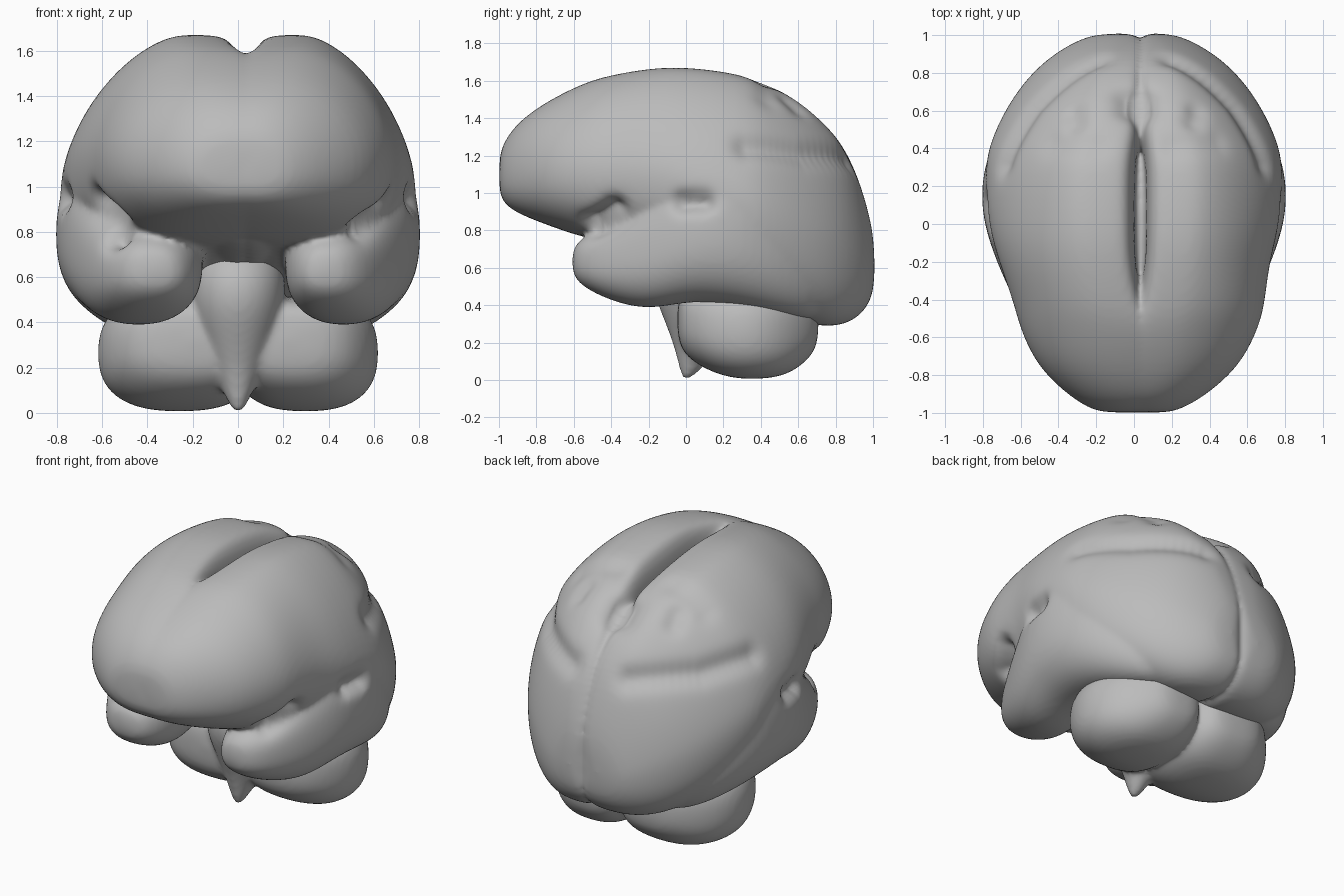
import bpy
import bmesh
import math
from mathutils import Vector
from mathutils.kdtree import KDTree

cube = bpy.data.objects.get("Cube")
if cube:
    bpy.data.objects.remove(cube, do_unlink=True)

GREY = (0.5, 0.5, 0.5, 1.0)
mat = bpy.data.materials.new("matte_grey")
mat.use_nodes = True
mat.diffuse_color = GREY
bsdf = mat.node_tree.nodes["Principled BSDF"]
bsdf.inputs["Base Color"].default_value = GREY
bsdf.inputs["Roughness"].default_value = 0.7

SIDES = 24
FISSURE_X = 0.035


def spow(v, p):
    return math.copysign(abs(v) ** p, v)


def lobe_ring(side, section, centre, middle, exps):
    """Superellipse slice in the xz plane; exps: inner, outer top, outer bottom."""
    y, inner, outer, low, high = section
    cx = inner + centre * (outer - inner)
    cz = low + middle * (high - low)
    ring = []
    for i in range(SIDES):
        t = math.tau * i / SIDES
        c, s = math.cos(t), math.sin(t)
        power = 2 / (exps[0] if c < 0 else exps[1] if s > 0 else exps[2])
        x = cx + spow(c, power) * (outer - cx if c > 0 else cx - inner)
        z = cz + spow(s, power) * (high - cz if s > 0 else cz - low)
        ring.append((side * x + FISSURE_X * (1 - x / outer), y, z))
    return ring


def hemisphere_ring(side, section):
    """Sloping shoulders behind, rounder in front; the left forehead is fuller."""
    y, inner, outer, low, high = section
    if side > 0 and y < -0.3:
        outer *= 1.09
    shoulder = 1.58 + 0.45 * max(0, -y)
    return lobe_ring(side, (y, inner, outer, low, high), 0.33, 0.42, (6, shoulder, 2.3))


def stem_ring(z, y, rx, ry):
    angles = [math.tau * i / SIDES for i in range(SIDES)]
    return [(rx * math.cos(a), y + ry * math.sin(a), z) for a in angles]


def apply_modifier(obj, kind, **settings):
    bpy.context.view_layer.objects.active = obj
    mod = obj.modifiers.new(kind.lower(), kind)
    for key, value in settings.items():
        setattr(mod, key, value)
    bpy.ops.object.modifier_apply(modifier=mod.name)


def loft(rings):
    """Skin the rings, cap both ends and round the result."""
    bm = bmesh.new()
    rows = [[bm.verts.new(p) for p in ring] for ring in rings]
    for a, b in zip(rows, rows[1:]):
        for i in range(SIDES):
            j = (i + 1) % SIDES
            bm.faces.new((a[i], a[j], b[j], b[i]))
    bm.faces.new(rows[0])
    bm.faces.new(rows[-1])
    bmesh.ops.recalc_face_normals(bm, faces=bm.faces)
    mesh = bpy.data.meshes.new("lobe")
    bm.to_mesh(mesh)
    bm.free()
    obj = bpy.data.objects.new("lobe", mesh)
    bpy.context.collection.objects.link(obj)
    apply_modifier(obj, "SUBSURF", levels=2)
    return obj


def fuse(name, lobes):
    """Melt overlapping lobes into one skin."""
    bpy.ops.object.select_all(action="DESELECT")
    for lobe in lobes:
        lobe.select_set(True)
    obj = lobes[0]
    bpy.context.view_layer.objects.active = obj
    bpy.ops.object.join()
    obj.name = obj.data.name = name
    apply_modifier(obj, "REMESH", mode="VOXEL", voxel_size=0.016)
    return obj


def press_grooves(obj, side, grooves):
    """Push the surface inwards along each groove path."""
    for path, radius, depth in grooves:
        points = [Vector((side * x, y, z)) for x, y, z in path]
        tree = KDTree(9 * (len(points) - 1))
        for n, (a, b) in enumerate(zip(points, points[1:])):
            for k in range(9):
                near = obj.closest_point_on_mesh(a.lerp(b, k / 8))[1]
                tree.insert(near, 9 * n + k)
        tree.balance()
        moves = []
        for v in obj.data.vertices:
            d = tree.find(v.co)[2]
            if d < radius * 2.5:
                moves.append((v, v.normal * depth * math.exp(-(d / radius) ** 2)))
        for v, push in moves:
            v.co -= push
        obj.data.update()


def finish(obj, passes):
    apply_modifier(obj, "SMOOTH", factor=0.5, iterations=passes)
    obj.data.materials.clear()
    obj.data.materials.append(mat)
    bpy.ops.object.select_all(action="DESELECT")
    obj.select_set(True)
    bpy.ops.object.shade_smooth()


# Slices: y, inner x, outer x, low z, high z
HEMISPHERE = [
    (-1.0, -0.04, 0.17, 1.0, 1.2), (-0.97, -0.06, 0.25, 0.94, 1.28),
    (-0.9, -0.08, 0.36, 0.89, 1.38), (-0.75, -0.08, 0.52, 0.83, 1.49),
    (-0.55, -0.08, 0.61, 0.76, 1.59), (-0.42, -0.01, 0.64, 0.74, 1.63),
    (-0.2, 0.025, 0.72, 0.7, 1.67), (0.0, 0.025, 0.78, 0.62, 1.68),
    (0.3, 0.025, 0.8, 0.45, 1.64), (0.45, 0.0, 0.76, 0.38, 1.58),
    (0.6, -0.02, 0.69, 0.31, 1.5), (0.75, -0.02, 0.59, 0.28, 1.37),
    (0.87, -0.02, 0.47, 0.3, 1.22), (0.96, -0.01, 0.33, 0.37, 0.97),
    (1.01, 0.02, 0.2, 0.48, 0.75),
]
TEMPORAL = [
    (-0.61, 0.31, 0.44, 0.57, 0.7), (-0.56, 0.24, 0.54, 0.5, 0.76),
    (-0.4, 0.18, 0.64, 0.42, 0.85), (-0.2, 0.18, 0.73, 0.37, 1.03),
    (0.0, 0.18, 0.8, 0.42, 1.2), (0.2, 0.18, 0.815, 0.41, 1.25),
    (0.4, 0.16, 0.77, 0.37, 1.2), (0.6, 0.12, 0.66, 0.32, 1.05),
    (0.78, 0.12, 0.49, 0.33, 0.85),
]
CORE = [
    (-0.62, -0.05, 0.25, 0.77, 1.25), (-0.4, -0.05, 0.3, 0.71, 1.4),
    (0.2, -0.05, 0.3, 0.6, 1.42), (0.6, -0.05, 0.2, 0.5, 1.2),
]
CEREBELLUM = [
    (-0.05, 0.02, 0.38, 0.2, 0.45), (0.02, -0.04, 0.52, 0.1, 0.5),
    (0.2, -0.06, 0.62, 0.01, 0.52), (0.38, -0.06, 0.63, 0.0, 0.52),
    (0.54, -0.03, 0.55, 0.02, 0.5), (0.66, 0.02, 0.42, 0.11, 0.45),
    (0.71, 0.1, 0.32, 0.2, 0.4),
]
# Groove paths, radius, depth
GROOVES = [
    ([(0.78, -0.02, 0.95), (0.79, 0.1, 0.95)], 0.05, 0.06),
    ([(0.64, -0.38, 0.92), (0.56, -0.5, 0.82)], 0.06, 0.07),
    ([(0.7, 0.33, 1.25), (0.54, 0.62, 1.21), (0.2, 0.86, 1.17)], 0.07, 0.035),
    ([(0.04, 0.6, 1.46), (0.04, 0.66, 1.42)], 0.07, 0.035),
    ([(0.2, 0.4, 1.57), (0.42, 0.42, 1.48)], 0.07, 0.015),
    ([(0.3, 0.52, 1.47), (0.32, 0.58, 1.44)], 0.06, 0.025),
]

# Cerebrum: two hemispheres, two temporal lobes and the bridge between them
lobes = []
for side in (1, -1):
    lobes.append(loft([hemisphere_ring(side, s) for s in HEMISPHERE]))
    lobes.append(loft([lobe_ring(side, s, 0.5, 0.45, (2.3, 2.5, 2.3)) for s in TEMPORAL]))
    lobes.append(loft([lobe_ring(side, s, 0.2, 0.5, (2, 2, 2)) for s in CORE]))
cerebrum = fuse("cerebrum", lobes)
for side in (1, -1):
    press_grooves(cerebrum, side, GROOVES)
finish(cerebrum, 7)

# Cerebellum, fused with the pointed brainstem
lobes = [loft([lobe_ring(side, s, 0.5, 0.5, (2.6, 2.6, 2.5)) for s in CEREBELLUM])
         for side in (1, -1)]
lobes.append(loft([stem_ring(*r) for r in (
    (0.0, 0.0, 0.02, 0.02), (0.08, 0.03, 0.06, 0.07),
    (0.2, 0.08, 0.12, 0.15), (0.35, 0.08, 0.18, 0.21),
    (0.48, 0.06, 0.21, 0.24), (0.62, 0.06, 0.21, 0.23),
    (0.72, 0.12, 0.18, 0.2), (0.82, 0.15, 0.14, 0.16))]))
finish(fuse("cerebellum_and_brainstem", lobes), 7)
